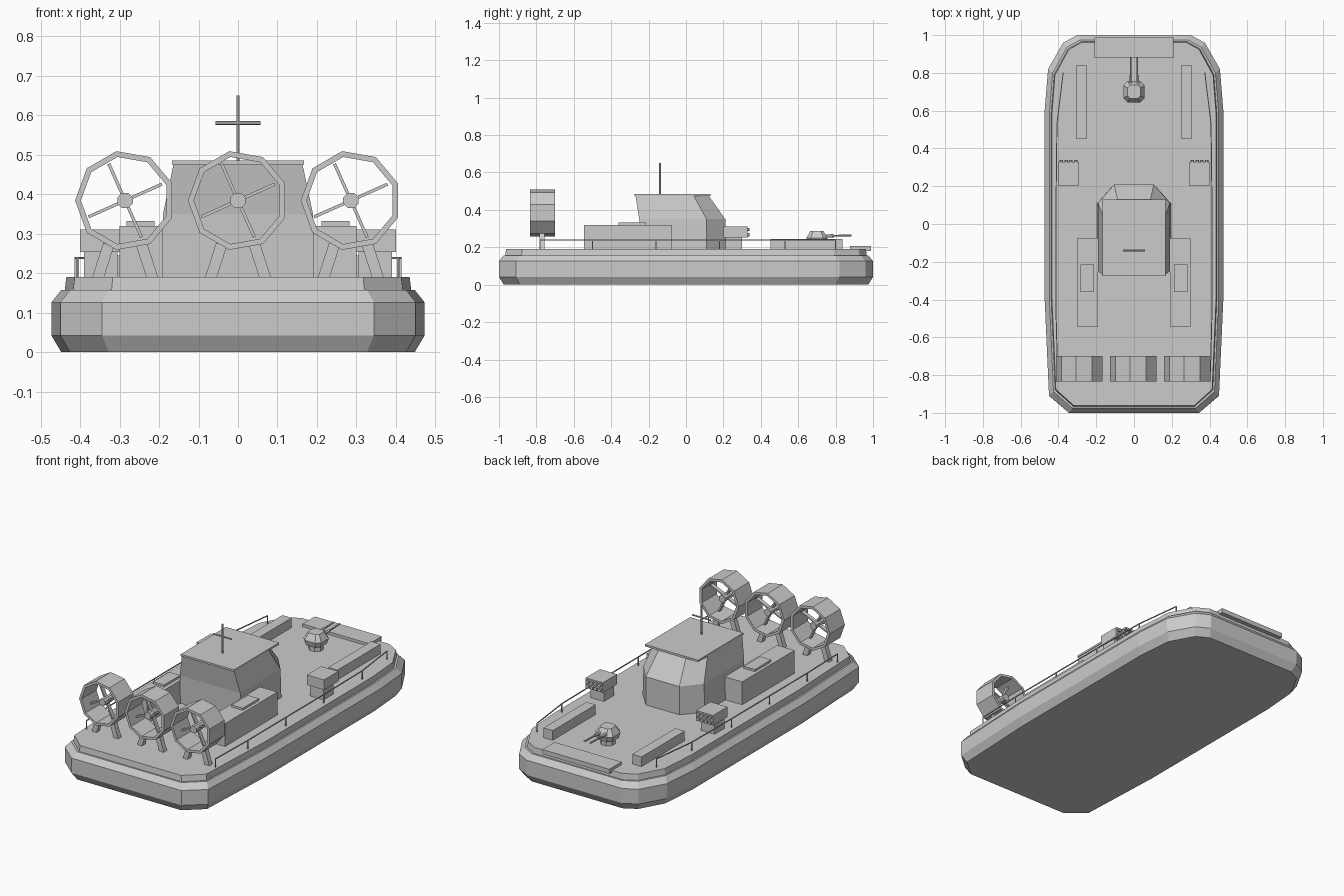
import bpy, bmesh, math
from mathutils import Vector

cube = bpy.data.objects.get("Cube")
if cube:
    bpy.data.objects.remove(cube, do_unlink=True)

grey = bpy.data.materials.new("light_grey")
grey.use_nodes = True
grey.diffuse_color = (0.6, 0.6, 0.6, 1)
grey.node_tree.nodes["Principled BSDF"].inputs["Base Color"].default_value = (0.6, 0.6, 0.6, 1)


def finish(name, bm):
    bmesh.ops.recalc_face_normals(bm, faces=bm.faces)
    mesh = bpy.data.meshes.new(name)
    bm.to_mesh(mesh)
    bm.free()
    mesh.materials.append(grey)
    ob = bpy.data.objects.new(name, mesh)
    bpy.context.collection.objects.link(ob)
    return ob


def loft(name, rings, closed=False):
    """Skin matching rings of points; cap the ends unless the loop is closed."""
    bm = bmesh.new()
    loops = [[bm.verts.new(p) for p in ring] for ring in rings]
    pairs = list(zip(loops, loops[1:] + loops[:1]))
    for a, b in pairs if closed else pairs[:-1]:
        for i in range(len(a)):
            j = (i + 1) % len(a)
            bm.faces.new((a[i], a[j], b[j], b[i]))
    if not closed:
        bm.faces.new(loops[0])
        bm.faces.new(loops[-1])
    return finish(name, bm)


def box(name, x, y, z):
    rect = [(x[0], y[0]), (x[1], y[0]), (x[1], y[1]), (x[0], y[1])]
    return loft(name, [[(px, py, h) for px, py in rect] for h in z])


def rod(name, a, b, radius, sides=6, flat=1.0):
    """Prism between two points, optionally flattened."""
    a, b = Vector(a), Vector(b)
    turn = (b - a).to_track_quat('Z', 'Y')
    angles = [2 * math.pi * (i + 0.5) / sides for i in range(sides)]
    ring = [turn @ Vector((radius * math.cos(t), flat * radius * math.sin(t), 0)) for t in angles]
    return loft(name, [[p + v for v in ring] for p in (a, b)])


def mirrored(points):
    return points + [(-x, y) for x, y in reversed(points)]


# Skirt and deck share one plan outline, inset at each height
plan = mirrored([(0.345, -1), (0.45, -0.91), (0.473, -0.4), (0.473, 0.6),
                 (0.455, 0.82), (0.375, 0.96), (0.30, 1)])


def level(z, inset):
    return [(x * (1 - inset / 0.473), y * (1 - inset), z) for x, y in plan]


loft("skirt", [level(0, 0.025), level(0.042, 0), level(0.126, 0), level(0.157, 0.025)])
loft("deck", [level(0.15, 0.033), level(0.19, 0.038)])

# Cabin with a raked, faceted front
def cabin_ring(z, w, back, shoulder, nose_w, nose):
    return [(x, y, z) for x, y in mirrored([(w, back), (w, shoulder), (nose_w, nose)])]


loft("cabin", [cabin_ring(0.19, 0.195, -0.245, 0.11, 0.105, 0.21),
               cabin_ring(0.35, 0.19, -0.25, 0.11, 0.105, 0.21),
               cabin_ring(0.478, 0.163, -0.27, 0.04, 0.085, 0.12)])
box("cabin_roof", (-0.167, 0.167), (-0.275, 0.13), (0.475, 0.486))
rod("mast", (0, -0.14, 0.48), (0, -0.14, 0.65), 0.005)
rod("mast_crossbar", (-0.057, -0.14, 0.58), (0.057, -0.14, 0.58), 0.005)

# Bow ramp
box("bow_ramp", (-0.21, 0.21), (0.878, 0.988), (0.18, 0.206))

# Gun turret
def turret_ring(z, r):
    c = r * 0.6
    return [(x, 0.70 + y, z) for x, y in mirrored([(c, -r), (r, -c), (r, c), (c, r)])]


rod("turret_base", (0, 0.7, 0.185), (0, 0.7, 0.225), 0.04, 8)
loft("turret", [turret_ring(0.22, 0.048), turret_ring(0.25, 0.056), turret_ring(0.287, 0.035)])
for x in (-0.018, 0.018):
    rod("gun_sleeve", (x, 0.73, 0.26), (x, 0.79, 0.261), 0.009)
    rod("gun_barrel", (x, 0.78, 0.261), (x, 0.885, 0.264), 0.005)

# Paired deck fittings
for s in (-1, 1):
    side = "left" if s > 0 else "right"

    def sbox(name, x, y, z):
        box(side + "_" + name, sorted((s * x[0], s * x[1])), y, z)

    sbox("engine_housing", (0.19, 0.30), (-0.545, -0.075), (0.185, 0.32))
    sbox("housing_hatch", (0.212, 0.282), (-0.36, -0.215), (0.315, 0.332))
    sbox("bow_locker", (0.25, 0.308), (0.453, 0.838), (0.185, 0.245))
    sbox("launcher_base", (0.305, 0.39), (0.21, 0.30), (0.185, 0.26))
    sbox("launcher", (0.293, 0.40), (0.20, 0.328), (0.253, 0.31))
    for col in range(4):
        for z in (0.268, 0.295):
            x = s * (0.309 + 0.025 * col)
            rod(side + "_launch_tube", (x, 0.32, z), (x, 0.34, z), 0.010, 8)

    # Railing
    path = [(0.405, -0.78), (0.412, -0.5), (0.412, -0.16), (0.412, 0.18),
            (0.408, 0.53), (0.375, 0.80)]
    for x, y in path:
        rod(side + "_rail_post", (s * x, y, 0.185), (s * x, y, 0.238), 0.0035, 4)
    for (x1, y1), (x2, y2) in zip(path, path[1:]):
        rod(side + "_rail", (s * x1, y1, 0.238), (s * x2, y2, 0.238), 0.0035, 4)

# Ducted fans
for cx in (-0.286, 0, 0.286):
    cz = 0.384

    def fan_point(r, deg, y):
        t = math.radians(deg)
        return (cx + r * math.cos(t), y, cz + r * math.sin(t))

    section = [(0.127, -0.835), (0.127, -0.70), (0.112, -0.70), (0.112, -0.835)]
    loft("fan_duct", [[fan_point(r, 20 + 40 * i, y) for i in range(9)] for r, y in section], True)
    rod("fan_hub", (cx, -0.81, cz), (cx, -0.73, cz), 0.021, 8)
    for k in range(4):
        deg = 24 + 90 * k
        rod("fan_blade", fan_point(0.01, deg, -0.77), fan_point(0.102, deg, -0.77), 0.016, 4, 0.35)
    for s in (-1, 1):
        rod("fan_leg", (cx + s * 0.07, -0.77, 0.185), (cx + s * 0.042, -0.77, 0.272), 0.02, 4)
